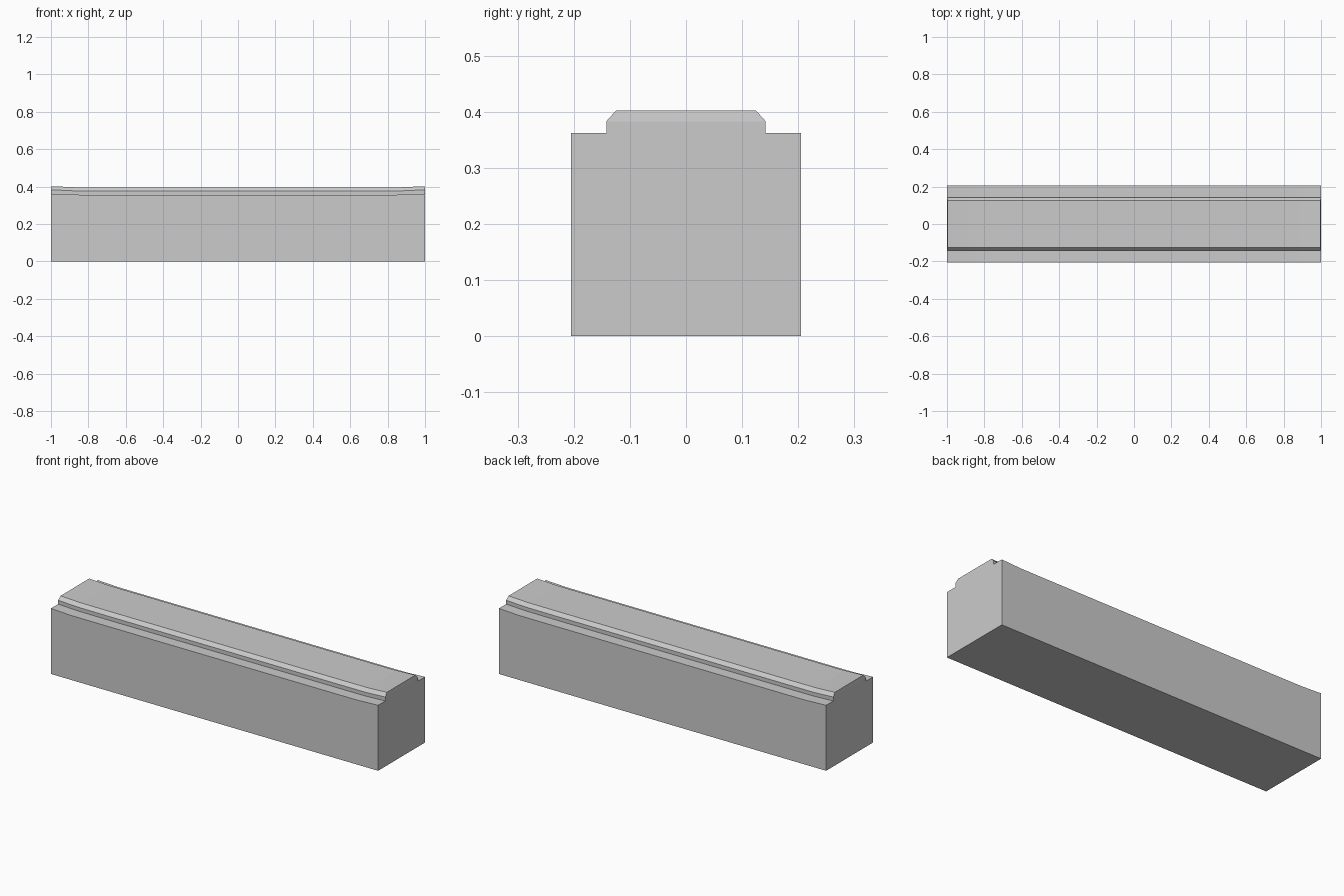
import bpy, bmesh

if "Cube" in bpy.data.objects:
    bpy.data.objects.remove(bpy.data.objects["Cube"])

# Half cross-section (y, z) at the ends: straight block, ledge, bevelled cap
HALF = [(0.205, 0.0), (0.205, 0.362), (0.142, 0.362), (0.142, 0.383), (0.125, 0.402)]
PROFILE = HALF + [(-y, z) for y, z in reversed(HALF)]

# Stations along the length: (x, sag of the upper surfaces)
RIGHT = [(0.75, 0.006), (0.88, 0.0055), (1.0, 0.0)]
STATIONS = [(-x, s) for x, s in reversed(RIGHT)] + RIGHT
END_SLOPE = 0.003

bm = bmesh.new()
rings = []
for x, sag in STATIONS:
    ring = []
    for y, z in PROFILE:
        px = x
        # Cap ends lean in very slightly
        if abs(x) == 1.0 and z > 0.39:
            px = x * (1 - END_SLOPE)
        ring.append(bm.verts.new((px, y, z - sag if z > 0 else 0)))
    rings.append(ring)

# Skin between stations
n = len(PROFILE)
for a, b in zip(rings, rings[1:]):
    for i in range(n):
        j = (i + 1) % n
        bm.faces.new((a[i], a[j], b[j], b[i]))

# End faces, split at the foot of the bevel
for r in (rings[0], rings[-1]):
    bm.faces.new((r[0], r[1], r[2], r[7], r[8], r[9]))
    bm.faces.new((r[2], r[3], r[6], r[7]))
    bm.faces.new((r[3], r[4], r[5], r[6]))

bmesh.ops.recalc_face_normals(bm, faces=bm.faces)
mesh = bpy.data.meshes.new("stepped_beam")
bm.to_mesh(mesh)
bm.free()
beam = bpy.data.objects.new("stepped_beam", mesh)
bpy.context.collection.objects.link(beam)
